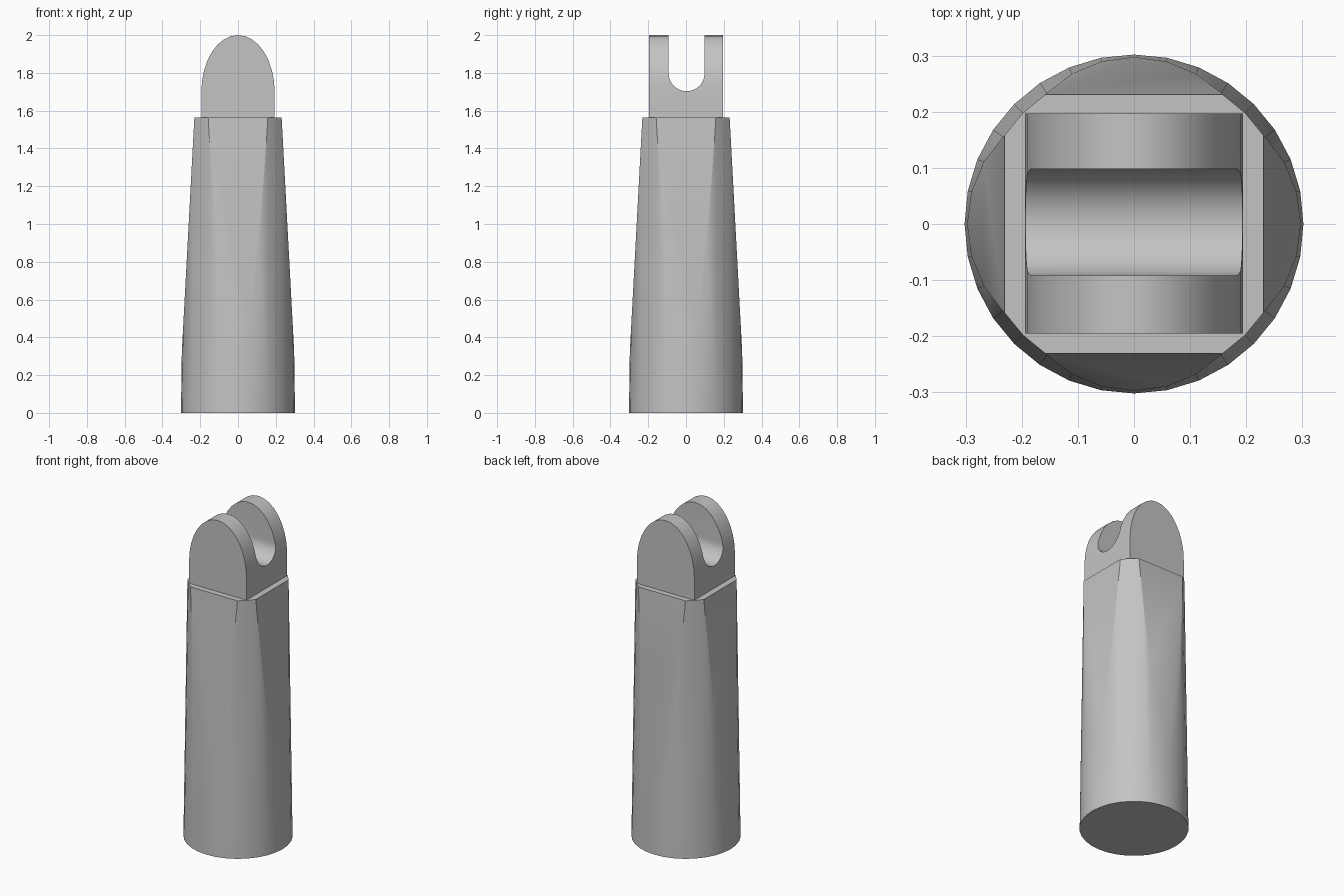
import bpy
import bmesh
import math
from mathutils import Vector

cube = bpy.data.objects.get("Cube")
if cube:
    bpy.data.objects.remove(cube, do_unlink=True)

grey = bpy.data.materials.new("plain grey")
grey.use_nodes = True
colour = (0.55, 0.55, 0.55, 1)
grey.diffuse_color = colour
grey.node_tree.nodes["Principled BSDF"].inputs["Base Color"].default_value = colour

SHOULDER = 1.565   # height where the body ends and the fork begins
TOP = 2.0


def add_object(name, bm):
    bmesh.ops.recalc_face_normals(bm, faces=bm.faces)
    mesh = bpy.data.meshes.new(name)
    bm.to_mesh(mesh)
    bm.free()
    obj = bpy.data.objects.new(name, mesh)
    bpy.context.collection.objects.link(obj)
    mesh.materials.append(grey)
    return obj


def prism(name, outline, start, sweep):
    """Extrude a list of 3D outline points, offset by start, along sweep."""
    bm = bmesh.new()
    face = bm.faces.new([bm.verts.new(Vector(p) + Vector(start)) for p in outline])
    moved = bmesh.ops.extrude_face_region(bm, geom=[face])["geom"]
    verts = [g for g in moved if isinstance(g, bmesh.types.BMVert)]
    bmesh.ops.translate(bm, verts=verts, vec=sweep)
    return add_object(name, bm)


def smooth(obj, degrees):
    bpy.ops.object.select_all(action="DESELECT")
    obj.select_set(True)
    bpy.context.view_layer.objects.active = obj
    bpy.ops.object.shade_smooth_by_angle(angle=math.radians(degrees))


# Body: slightly tapered round shaft with four sloping flats
bm = bmesh.new()
bmesh.ops.create_cone(bm, cap_ends=True, segments=32, radius1=0.302,
                      radius2=0.28, depth=SHOULDER)
bmesh.ops.translate(bm, verts=bm.verts, vec=(0, 0, SHOULDER / 2))
slope = (0.296 - 0.231) / (SHOULDER - 0.35)
for i in range(4):
    angle = i * math.pi / 2
    out = Vector((math.cos(angle), math.sin(angle), 0))
    bmesh.ops.bisect_plane(bm, geom=bm.verts[:] + bm.edges[:] + bm.faces[:],
                           plane_co=out * 0.231 + Vector((0, 0, SHOULDER)),
                           plane_no=out + Vector((0, 0, slope)), clear_outer=True)
    rim = [e for e in bm.edges if e.is_boundary]
    bmesh.ops.holes_fill(bm, edges=rim, sides=0)
body = add_object("body", bm)
smooth(body, 25)

# Fork: arched block, straight at the foot and elliptical at the crown
half, spring = 0.194, 1.7
arch = [(-half, 0, SHOULDER), (half, 0, SHOULDER)]
for i in range(17):
    a = math.pi * i / 16
    arch.append((half * math.cos(a), 0, spring + (TOP - spring) * math.sin(a)))
fork = prism("fork", arch, (0, -0.195, 0), (0, 0.392, 0))

# Round-bottomed slot cut through the fork from side to side
radius = 0.095
floor = 1.703
slot = [(0, radius, TOP + 0.1), (0, -radius, TOP + 0.1)]
for i in range(25):
    a = math.pi * (1 + i / 24)
    slot.append((0, radius * math.cos(a), floor + radius + radius * math.sin(a)))
cutter = prism("slot_cutter", slot, (-0.4, 0.003, 0), (0.8, 0, 0))
cutter.hide_render = True

cut = fork.modifiers.new("slot", "BOOLEAN")
cut.operation = "DIFFERENCE"
cut.solver = "EXACT"
cut.object = cutter
bpy.ops.object.select_all(action="DESELECT")
bpy.context.view_layer.objects.active = fork
fork.select_set(True)
bpy.ops.object.modifier_apply(modifier=cut.name)
bpy.data.objects.remove(cutter, do_unlink=True)
smooth(fork, 30)
